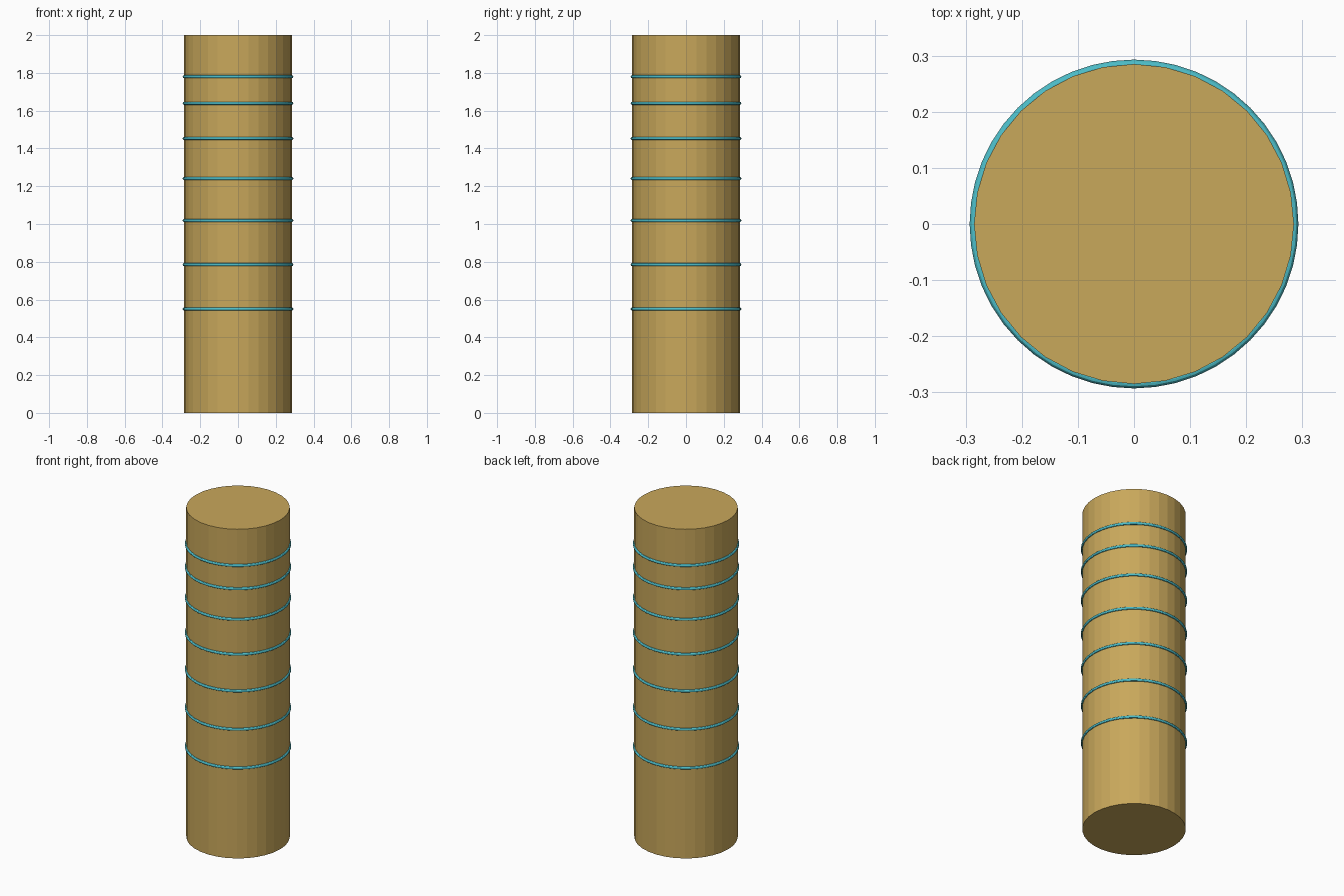
import bpy

cube = bpy.data.objects.get("Cube")
if cube:
    bpy.data.objects.remove(cube, do_unlink=True)

RADIUS = 0.285
HEIGHT = 2.0
BAND_HEIGHTS = (0.55, 0.785, 1.018, 1.241, 1.453, 1.639, 1.78)


def make_material(name, rgb):
    mat = bpy.data.materials.new(name)
    mat.use_nodes = True
    color = (*rgb, 1.0)
    mat.diffuse_color = color
    mat.node_tree.nodes["Principled BSDF"].inputs["Base Color"].default_value = color
    return mat


gold = make_material("gold", (0.584, 0.392, 0.105))
teal = make_material("teal", (0.075, 0.52, 0.59))

# Solid faceted column
bpy.ops.mesh.primitive_cylinder_add(
    vertices=32, radius=RADIUS, depth=HEIGHT, location=(0, 0, HEIGHT / 2))
column = bpy.context.object
column.name = "column"
column.data.materials.append(gold)

# Thin bands, half sunk into the column and closer together towards the top
for number, z in enumerate(BAND_HEIGHTS, start=1):
    bpy.ops.mesh.primitive_torus_add(
        major_radius=RADIUS, minor_radius=0.008,
        major_segments=48, minor_segments=12, location=(0, 0, z))
    band = bpy.context.object
    band.name = f"band_{number}"
    band.data.materials.append(teal)
    bpy.ops.object.shade_smooth_by_angle()
